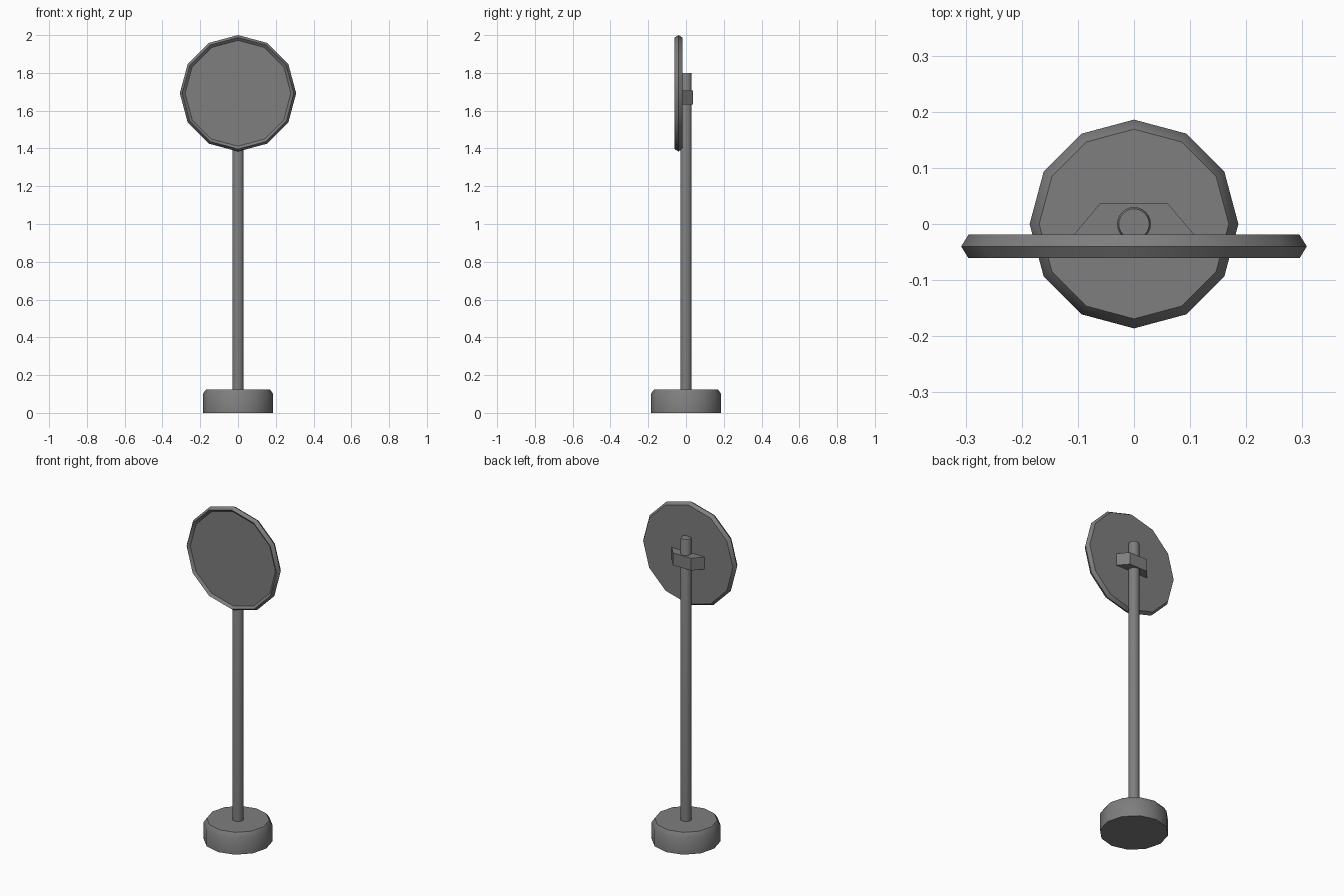
import bpy, bmesh, math
from mathutils import Matrix

cube = bpy.data.objects.get("Cube")
if cube:
    bpy.data.objects.remove(cube, do_unlink=True)

grey = bpy.data.materials.new("mid_grey")
grey.use_nodes = True
colour = (0.21, 0.21, 0.21, 1)
grey.diffuse_color = colour
grey.node_tree.nodes["Principled BSDF"].inputs["Base Color"].default_value = colour


def finish(name, bm, smooth_angle=None):
    """Turn a bmesh into a grey object."""
    bmesh.ops.recalc_face_normals(bm, faces=bm.faces)
    mesh = bpy.data.meshes.new(name)
    bm.to_mesh(mesh)
    bm.free()
    mesh.materials.append(grey)
    ob = bpy.data.objects.new(name, mesh)
    bpy.context.collection.objects.link(ob)
    if smooth_angle:
        bpy.ops.object.select_all(action='DESELECT')
        ob.select_set(True)
        bpy.context.view_layer.objects.active = ob
        bpy.ops.object.shade_smooth_by_angle(angle=math.radians(smooth_angle))
    return ob


def turned(name, profile, sides, smooth_angle, matrix=Matrix()):
    """Solid of rings (radius, height) around z, capped at both ends."""
    bm = bmesh.new()
    rings = []
    for r, h in profile:
        angles = [math.tau * i / sides for i in range(sides)]
        rings.append([bm.verts.new((r * math.cos(a), r * math.sin(a), h)) for a in angles])
    for low, high in zip(rings, rings[1:]):
        for i in range(sides):
            j = (i + 1) % sides
            bm.faces.new((low[i], low[j], high[j], high[i]))
    bm.faces.new(rings[0])
    bm.faces.new(rings[-1])
    bm.transform(matrix)
    return finish(name, bm, smooth_angle)


# Weighted foot with a chamfered top edge
turned("base", [(0.186, 0), (0.186, 0.1), (0.169, 0.125)], 12, 40)

# Post with a slightly softened tip
turned("pole", [(0.03, 0.11), (0.03, 1.793), (0.027, 1.8)], 24, 40)

# Round panel facing the front: ridged rim and shallow recessed face
facing = Matrix.Translation((0, -0.04, 1.692)) @ Matrix.Rotation(math.pi / 2, 4, 'X')
turned("sign_panel", [(0.295, -0.021), (0.308, 0), (0.295, 0.021), (0.28, 0.008)],
       12, 35, facing)

# Tapered bracket clamping the panel to the post
bm = bmesh.new()
outline = [(-0.108, -0.02), (0.108, -0.02), (0.06, 0.037), (-0.06, 0.037)]
face = bm.faces.new([bm.verts.new((x, y, 1.633)) for x, y in outline])
top = bmesh.ops.extrude_face_region(bm, geom=[face])["geom"]
bmesh.ops.translate(bm, vec=(0, 0, 0.073),
                    verts=[v for v in top if isinstance(v, bmesh.types.BMVert)])
finish("bracket", bm)
